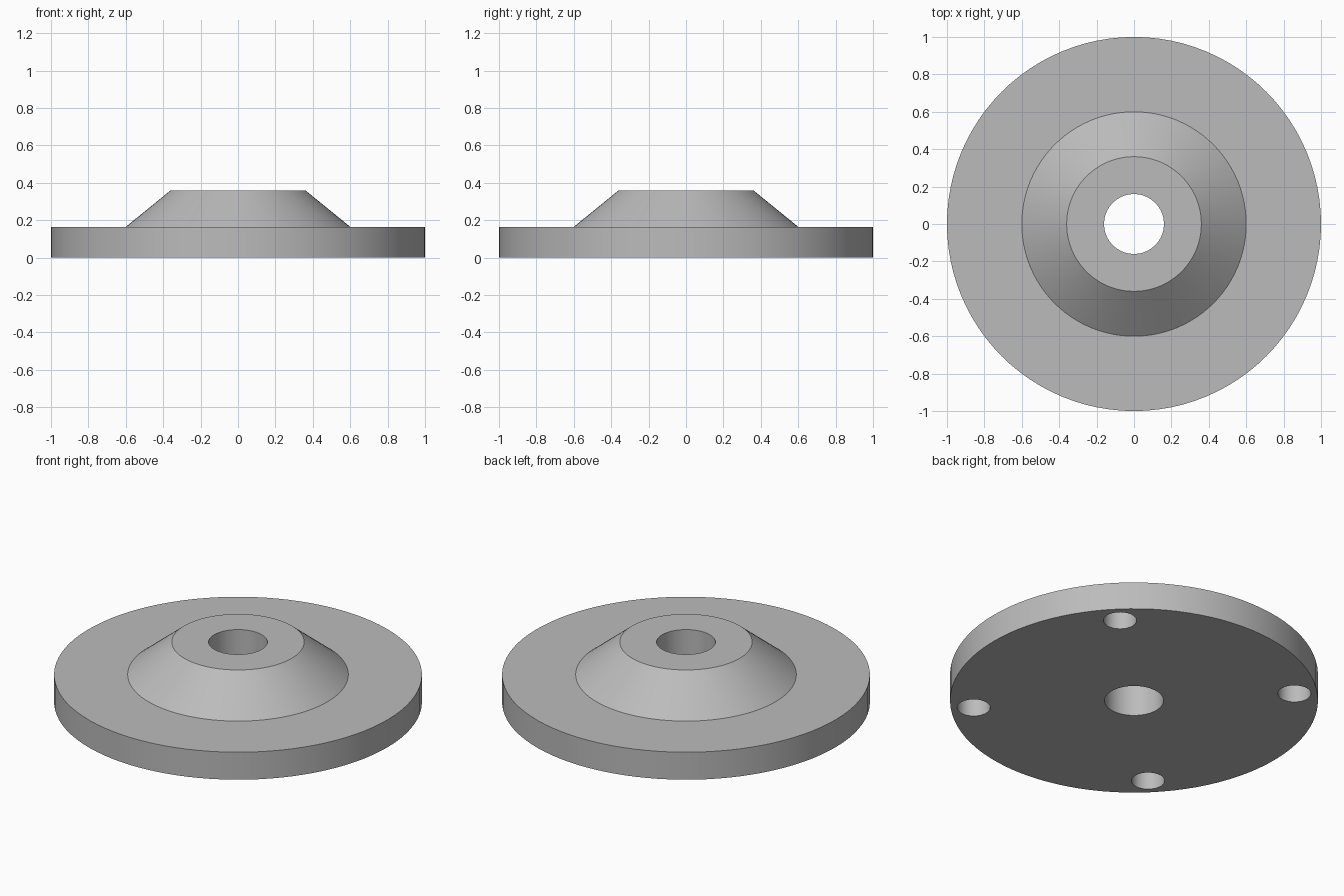
import bpy
import bmesh
from math import pi, radians, cos, sin

cube = bpy.data.objects.get("Cube")
if cube:
    bpy.data.objects.remove(cube, do_unlink=True)

SEGMENTS = 96

# Single grey metal
metal = bpy.data.materials.new("grey metal")
metal.use_nodes = True
grey = (0.5, 0.5, 0.5, 1)
metal.diffuse_color = grey
metal.node_tree.nodes["Principled BSDF"].inputs["Base Color"].default_value = grey


def lathe(name, profile):
    """Turn a closed (radius, height) profile about the z axis."""
    bm = bmesh.new()
    verts = [bm.verts.new((r, 0, z)) for r, z in profile]
    edges = [bm.edges.new((v, verts[i - 1])) for i, v in enumerate(verts)]
    bmesh.ops.spin(bm, geom=verts + edges, cent=(0, 0, 0), axis=(0, 0, 1),
                   angle=2 * pi, steps=SEGMENTS, use_merge=True)
    bmesh.ops.remove_doubles(bm, verts=bm.verts, dist=1e-5)
    bmesh.ops.recalc_face_normals(bm, faces=bm.faces)
    mesh = bpy.data.meshes.new(name)
    bm.to_mesh(mesh)
    bm.free()
    obj = bpy.data.objects.new(name, mesh)
    bpy.context.collection.objects.link(obj)
    mesh.materials.append(metal)
    return obj


# Flange disc, conical hub and centre bore in one turned profile
bore, hub_top, hub_base, rim = 0.16, 0.36, 0.6, 1.0
plate, height = 0.165, 0.36
flange = lathe("flange", [(bore, 0), (rim, 0), (rim, plate),
                          (hub_base, plate), (hub_top, height), (bore, height)])

# Four blind holes in the underside, on the diagonals
hole_radius, hole_circle, hole_depth = 0.09, 0.875, 0.12
bm = bmesh.new()
for i in range(4):
    a = radians(45 + 90 * i)
    ring = bmesh.ops.create_cone(bm, cap_ends=True, segments=48, radius1=hole_radius,
                                 radius2=hole_radius, depth=2 * hole_depth)
    bmesh.ops.translate(bm, verts=ring["verts"],
                        vec=(hole_circle * cos(a), hole_circle * sin(a), 0))
mesh = bpy.data.meshes.new("hole_cutter")
bm.to_mesh(mesh)
bm.free()
mesh.materials.append(metal)
cutter = bpy.data.objects.new("hole_cutter", mesh)
bpy.context.collection.objects.link(cutter)

cut = flange.modifiers.new("blind holes", "BOOLEAN")
cut.operation = "DIFFERENCE"
cut.solver = "EXACT"
cut.object = cutter

bpy.ops.object.select_all(action="DESELECT")
flange.select_set(True)
bpy.context.view_layer.objects.active = flange
bpy.ops.object.modifier_apply(modifier=cut.name)
bpy.data.objects.remove(cutter, do_unlink=True)

# Smooth walls with crisp rims
bpy.ops.object.shade_smooth_by_angle(angle=radians(30))
